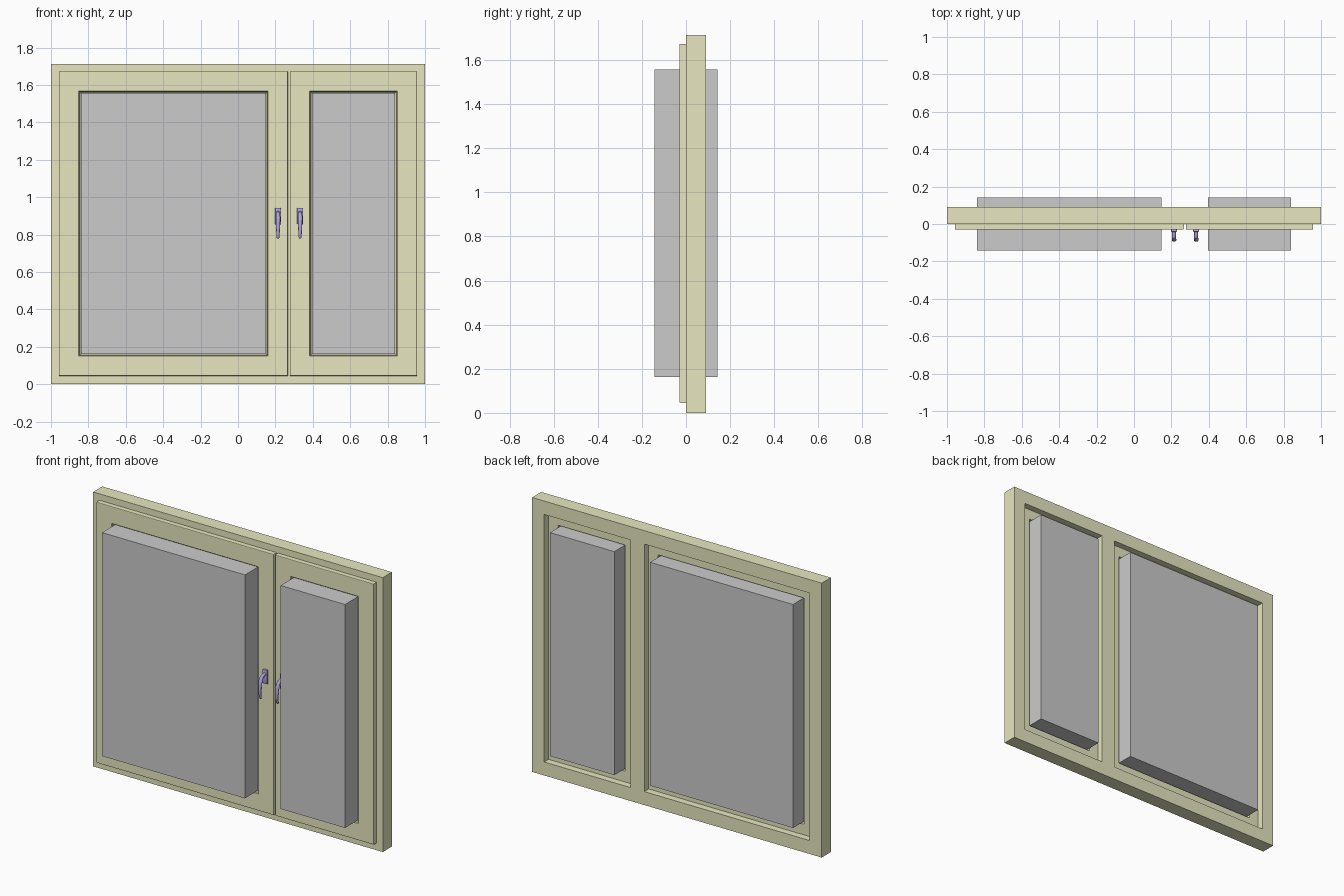
import bpy, bmesh
from math import sin, cos, pi
from mathutils import Vector

if "Cube" in bpy.data.objects:
    bpy.data.objects.remove(bpy.data.objects["Cube"])


def material(name, rgb):
    m = bpy.data.materials.new(name)
    m.diffuse_color = (*rgb, 1)
    m.use_nodes = True
    m.node_tree.nodes["Principled BSDF"].inputs["Base Color"].default_value = m.diffuse_color
    return m


WOOD = material("olive_paint", (0.80, 0.80, 0.53))
METAL = material("violet_metal", (0.45, 0.38, 0.75))


def finish(name, bm, mat=None, smooth=False):
    bmesh.ops.recalc_face_normals(bm, faces=bm.faces)
    me = bpy.data.meshes.new(name)
    bm.to_mesh(me)
    bm.free()
    ob = bpy.data.objects.new(name, me)
    bpy.context.collection.objects.link(ob)
    if mat:
        me.materials.append(mat)
    if smooth:
        bpy.ops.object.select_all(action='DESELECT')
        bpy.context.view_layer.objects.active = ob
        ob.select_set(True)
        bpy.ops.object.shade_smooth_by_angle()
    return ob


def box(name, x, y, z, mat=None, bevel=0):
    bm = bmesh.new()
    bmesh.ops.create_cube(bm, size=1)
    for v in bm.verts:
        v.co = [(a + b) / 2 + c * (b - a) for (a, b), c in zip((x, y, z), v.co)]
    if bevel:
        bmesh.ops.bevel(bm, geom=bm.edges[:], offset=bevel, segments=2,
                        profile=0.5, affect='EDGES')
    return finish(name, bm, mat, bool(bevel))


def loft(bm, rings, closed):
    """Skin rings of vertices; either loop back or cap the ends."""
    rings = [[bm.verts.new(p) for p in r] for r in rings]
    n = len(rings[0])
    for i in range(len(rings) if closed else len(rings) - 1):
        a, b = rings[i], rings[(i + 1) % len(rings)]
        for j in range(n):
            k = (j + 1) % n
            bm.faces.new((a[j], a[k], b[k], b[j]))
    if not closed:
        bm.faces.new(rings[0])
        bm.faces.new(rings[-1])


# Outer frame: a grid of cells with two openings, extruded in depth
xs = [-1, -0.917, 0.225, 0.322, 0.917, 1]
zs = [0, 0.084, 1.629, 1.713]
bm = bmesh.new()
grid = [[bm.verts.new((x, 0, z)) for z in zs] for x in xs]
for i in range(5):
    for j in range(3):
        if (i, j) not in ((1, 1), (3, 1)):
            bm.faces.new((grid[i][j], grid[i + 1][j],
                          grid[i + 1][j + 1], grid[i][j + 1]))
ext = bmesh.ops.extrude_face_region(bm, geom=bm.faces[:], use_keep_orig=True)
for v in ext["geom"]:
    if isinstance(v, bmesh.types.BMVert):
        v.co.y = 0.09
bmesh.ops.dissolve_limit(bm, angle_limit=0.01, verts=bm.verts[:], edges=bm.edges[:])
finish("outer_frame", bm, WOOD)

# Sash section as (inset from outer edge, y): flange, glazing bead, rear body
SECTION = [(0, 0), (0, -0.026), (0.0012, -0.0288), (0.004, -0.03),
           (0.105, -0.03), (0.108, -0.027), (0.110, -0.012), (0.118, -0.004),
           (0.118, 0.024), (0.110, 0.026), (0.108, 0.05),
           (0.041, 0.05), (0.041, 0)]
Z0, Z1 = 0.045, 1.673

# Lever path as (y, z, half width, half thickness)
LEVER = [(-0.036, 0.915, 0.010, 0.010), (-0.055, 0.916, 0.010, 0.010),
         (-0.070, 0.911, 0.011, 0.010), (-0.081, 0.896, 0.012, 0.009),
         (-0.087, 0.872, 0.012, 0.007), (-0.089, 0.840, 0.011, 0.006),
         (-0.088, 0.808, 0.009, 0.006), (-0.084, 0.785, 0.008, 0.005),
         (-0.082, 0.779, 0.005, 0.003)]


def handle(side, x):
    box(side + "_handle_base", (x - 0.016, x + 0.016), (-0.042, -0.029),
        (0.855, 0.943), METAL, 0.004)
    rings = []
    for i, (y, z, w, t) in enumerate(LEVER):
        p, q = LEVER[max(i - 1, 0)], LEVER[min(i + 1, len(LEVER) - 1)]
        d = Vector((0, q[0] - p[0], q[1] - p[1])).normalized()
        nrm = Vector((0, -d.z, d.y))
        rings.append([Vector((x + w * cos(a), y, z)) + nrm * t * sin(a)
                      for a in (2 * pi * k / 14 for k in range(14))])
    bm = bmesh.new()
    loft(bm, rings, False)
    finish(side + "_handle_lever", bm, METAL, True)


# Two sashes, each with a thick pane and a handle
for side, x0, x1, hx in (("left", -0.957, 0.266, 0.214),
                         ("right", 0.277, 0.957, 0.332)):
    bm = bmesh.new()
    corners = ((x0, Z0, 1, 1), (x1, Z0, -1, 1), (x1, Z1, -1, -1), (x0, Z1, 1, -1))
    loft(bm, [[(cx + sx * d, y, cz + sz * d) for d, y in SECTION]
              for cx, cz, sx, sz in corners], True)
    finish(side + "_sash", bm, WOOD)
    g = 0.118
    box(side + "_pane", (x0 + g, x1 - g), (-0.143, 0.143), (Z0 + g - 0.001, Z1 - g + 0.002))
    handle(side, hx)
